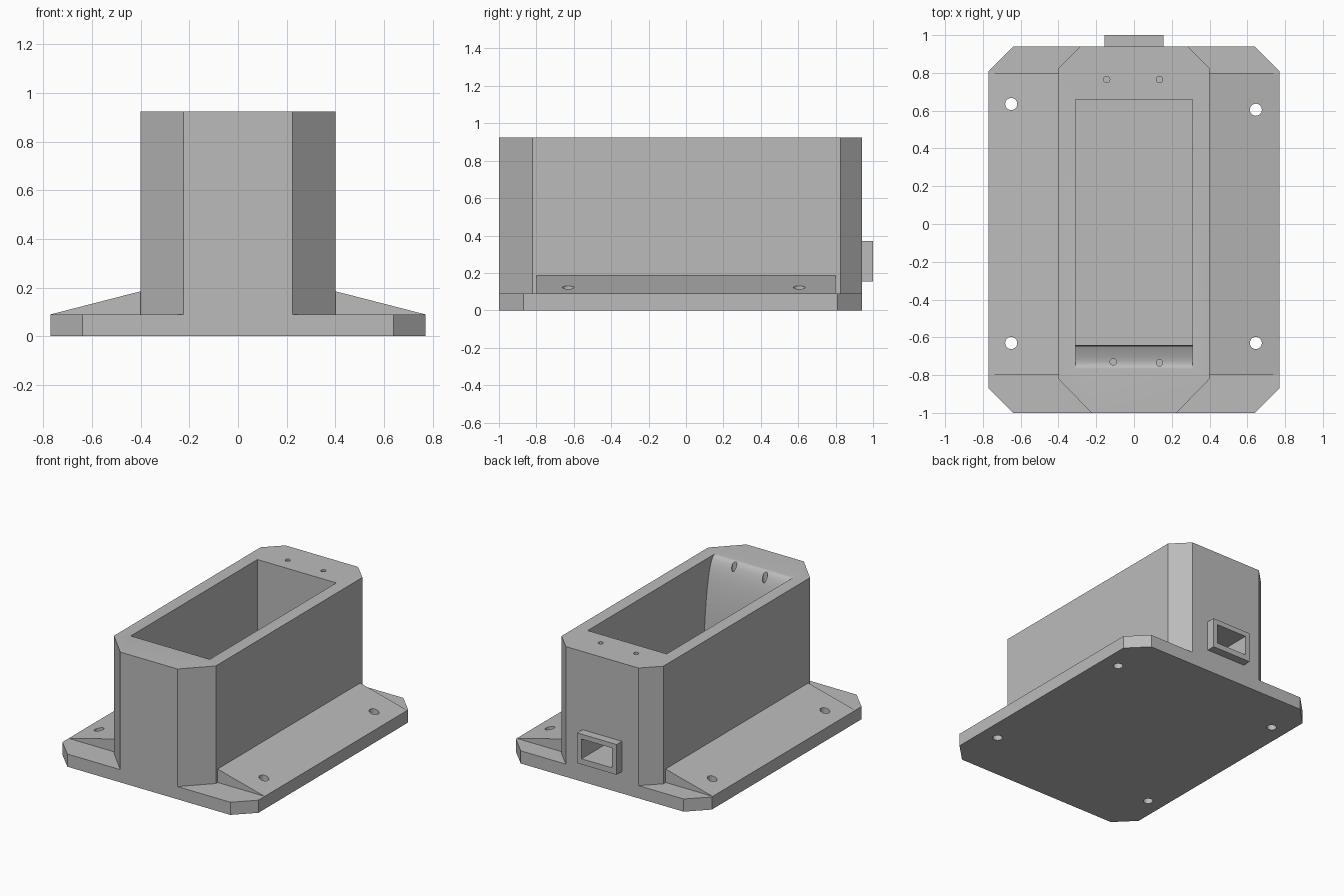
import bpy, bmesh
from math import sin, cos, pi
from mathutils import Vector

if "Cube" in bpy.data.objects:
    bpy.data.objects.remove(bpy.data.objects["Cube"], do_unlink=True)

grey = bpy.data.materials.new("plain grey")
grey.use_nodes = True
colour = (0.5, 0.5, 0.5, 1)
grey.diffuse_color = colour
grey.node_tree.nodes["Principled BSDF"].inputs["Base Color"].default_value = colour


def prism(name, points, axis, start, end):
    """Extrude a 2D outline along an axis: outline is (y,z), (x,z) or (x,y)."""
    def place(p, d):
        co = list(p)
        co.insert("xyz".index(axis), d)
        return co
    bm = bmesh.new()
    face = bm.faces.new([bm.verts.new(place(p, start)) for p in points])
    new = bmesh.ops.extrude_face_region(bm, geom=[face])["geom"]
    shift = Vector(place((0, 0), end - start))
    bmesh.ops.translate(bm, vec=shift, verts=[g for g in new if isinstance(g, bmesh.types.BMVert)])
    bmesh.ops.recalc_face_normals(bm, faces=bm.faces)
    mesh = bpy.data.meshes.new(name)
    bm.to_mesh(mesh)
    bm.free()
    mesh.materials.append(grey)
    obj = bpy.data.objects.new(name, mesh)
    bpy.context.collection.objects.link(obj)
    return obj


def rect(a0, a1, b0, b1):
    return [(a0, b0), (a1, b0), (a1, b1), (a0, b1)]


def chamfered(half, y0, y1, front_x, front_y, back_x, back_y):
    side = [(front_x, y0), (half, front_y), (half, back_y), (back_x, y1)]
    return side + [(-x, y) for x, y in reversed(side)]


def disc(x, y, r, n=24):
    return [(x + r * cos(2 * pi * i / n), y + r * sin(2 * pi * i / n)) for i in range(n)]


def combine(target, other, operation):
    mod = target.modifiers.new(operation, 'BOOLEAN')
    mod.operation = operation
    mod.solver = 'EXACT'
    mod.object = other
    bpy.context.view_layer.objects.active = target
    bpy.ops.object.modifier_apply(modifier=mod.name)
    bpy.data.objects.remove(other, do_unlink=True)


# Flange plate and tall chamfered body
housing = prism("housing", chamfered(0.77, -1, 0.94, 0.64, -0.87, 0.64, 0.81), "z", 0, 0.09)
tower = prism("tower", chamfered(0.4, -1, 0.94, 0.225, -0.82, 0.285, 0.825), "z", 0, 0.925)
combine(housing, tower, 'UNION')

# Sloping side wedges
for s in (-1, 1):
    outline = [(0.35, 0.05), (0.77, 0.05), (0.77, 0.09), (0.4, 0.185), (0.35, 0.185)]
    wedge = prism("wedge", [(s * x, z) for x, z in outline], "y", -0.8, 0.8)
    combine(housing, wedge, 'UNION')

# Rectangular outlet collar on the back
collar = prism("collar", rect(-0.155, 0.155, 0.155, 0.37), "y", 0.85, 1.0)
combine(housing, collar, 'UNION')

# Open cavity with a flared front wall
floor, top, steps = 0.1, 0.925, 24
flare = [(-0.765 + 0.125 * cos(pi / 2 * i / steps), floor + (top - floor) * sin(pi / 2 * i / steps))
         for i in range(steps + 1)]
outline = [(0.66, 1.1), (0.66, floor)] + flare + [(-0.765, 1.1)]
combine(housing, prism("cavity", outline, "x", -0.31, 0.31), 'DIFFERENCE')

# Outlet tunnel into the cavity
combine(housing, prism("tunnel", rect(-0.12, 0.12, 0.195, 0.335), "y", 0.6, 1.1), 'DIFFERENCE')

# Mounting holes through the flange
for x, y in [(-0.65, 0.635), (0.645, 0.605), (-0.65, -0.63), (0.645, -0.63)]:
    combine(housing, prism("mount_hole", disc(x, y, 0.032), "z", -0.1, 0.4), 'DIFFERENCE')

# Small screw holes in the top
for x, y in [(-0.145, 0.765), (0.135, 0.765), (-0.11, -0.73), (0.135, -0.735)]:
    combine(housing, prism("screw_hole", disc(x, y, 0.017, 16), "z", 0.6, 1.1), 'DIFFERENCE')

# Smooth the flare and holes, keep the edges sharp
bpy.ops.object.select_all(action='DESELECT')
housing.select_set(True)
bpy.context.view_layer.objects.active = housing
bpy.ops.object.shade_smooth_by_angle(angle=0.5)
